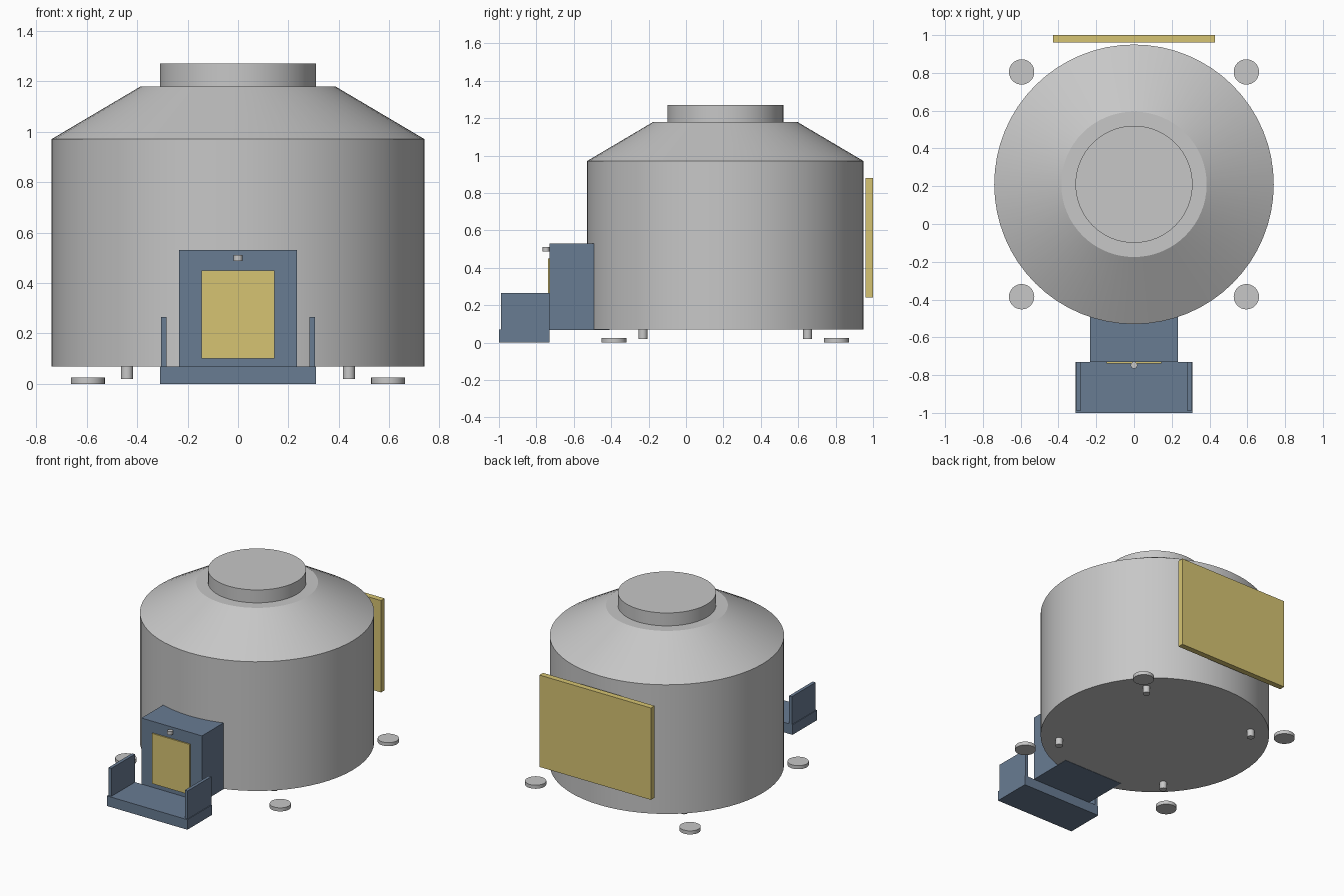
import bpy
import math

cube = bpy.data.objects.get("Cube")
if cube:
    bpy.data.objects.remove(cube, do_unlink=True)


def material(name, rgb):
    mat = bpy.data.materials.new(name)
    mat.use_nodes = True
    mat.diffuse_color = (*rgb, 1)
    bsdf = mat.node_tree.nodes["Principled BSDF"]
    bsdf.inputs["Base Color"].default_value = (*rgb, 1)
    bsdf.inputs["Roughness"].default_value = 0.7
    return mat


GREY = material("light grey metal", (0.57, 0.57, 0.57))
BLUE = material("slate blue", (0.14, 0.2, 0.29))
GOLD = material("pale gold", (0.67, 0.55, 0.17))


def finish(name, mat):
    obj = bpy.context.object
    obj.name = obj.data.name = name
    obj.data.materials.append(mat)
    return obj


def box(name, mat, xs, ys, zs):
    """Box given by its low and high limits on each axis."""
    spans = (xs, ys, zs)
    bpy.ops.mesh.primitive_cube_add(size=1, location=[(a + b) / 2 for a, b in spans])
    obj = finish(name, mat)
    obj.scale = [b - a for a, b in spans]
    bpy.ops.object.transform_apply(location=False, rotation=False, scale=True)
    return obj


def drum(name, mat, centre, radius, z0, z1, top_radius=None, sides=32):
    """Upright cylinder or truncated cone."""
    bpy.ops.mesh.primitive_cone_add(
        vertices=sides, radius1=radius,
        radius2=radius if top_radius is None else top_radius,
        depth=z1 - z0, location=(*centre, (z0 + z1) / 2))
    obj = finish(name, mat)
    bpy.ops.object.shade_smooth_by_angle(angle=math.radians(30))
    return obj


# Round cabin with sloped roof and top hatch
AXIS_Y = 0.21
drum("cabin_wall", GREY, (0, AXIS_Y), 0.74, 0.07, 0.97, sides=64)
drum("cabin_roof", GREY, (0, AXIS_Y), 0.74, 0.97, 1.18, top_radius=0.385, sides=64)
drum("top_hatch", GREY, (0, AXIS_Y), 0.31, 1.18, 1.27, sides=64)

# Short struts and separate foot pads at the four corners
for side, x in (("right", -1), ("left", 1)):
    for end, y in (("front", -1), ("back", 1)):
        drum(f"strut_{end}_{side}", GREY, (x * 0.44, AXIS_Y + y * 0.44), 0.024, 0.02, 0.07)
        drum(f"foot_pad_{end}_{side}", GREY, (x * 0.595, AXIS_Y + y * 0.595), 0.067, 0, 0.025)

# Entrance porch, door and lamp
box("entrance_porch", BLUE, (-0.233, 0.233), (-0.73, -0.41), (0.068, 0.53))
box("entrance_door", GOLD, (-0.145, 0.145), (-0.739, -0.73), (0.1, 0.45))
drum("door_lamp", GREY, (0, -0.748), 0.018, 0.488, 0.512, sides=16)

# Landing platform with side rails
box("entrance_platform", BLUE, (-0.31, 0.31), (-1, -0.73), (0, 0.07))
box("platform_rail_right", BLUE, (-0.305, -0.283), (-0.99, -0.73), (0.07, 0.265))
box("platform_rail_left", BLUE, (0.283, 0.305), (-0.99, -0.73), (0.07, 0.265))

# Flat panel behind the cabin
box("rear_panel", GOLD, (-0.43, 0.43), (0.96, 1), (0.24, 0.88))
